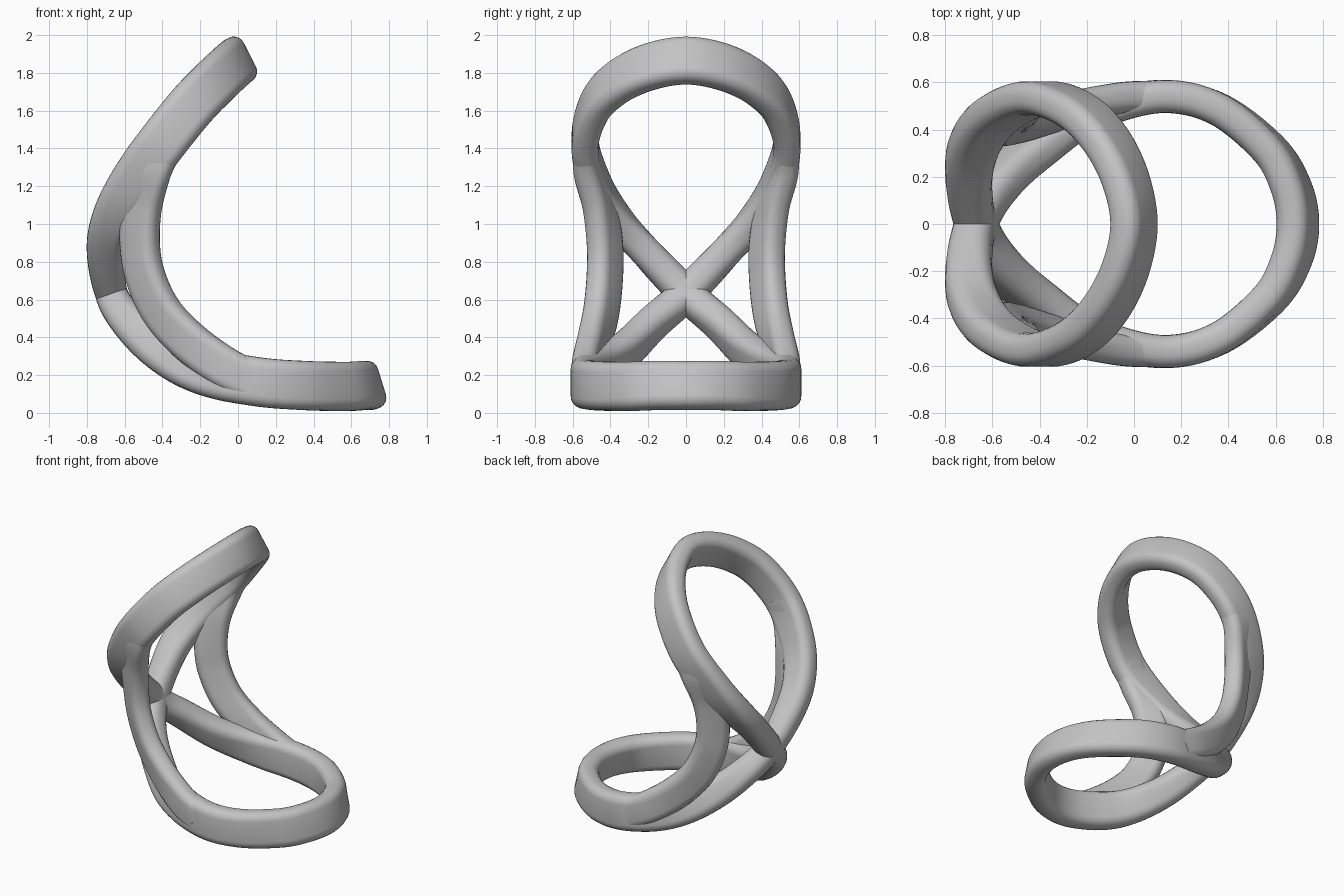
import bpy
import bmesh
from math import cos, sin, radians, pi
from mathutils import Vector

STEPS = 10          # rings between neighbouring path points
ARC = 6             # points on each rounded corner
CROSSING = Vector((-0.67, 0, 0.63))

cube = bpy.data.objects.get("Cube")
if cube:
    bpy.data.objects.remove(cube, do_unlink=True)

grey = bpy.data.materials.new("plain grey")
grey.use_nodes = True
colour = (0.55, 0.55, 0.55, 1)
grey.diffuse_color = colour
grey.node_tree.nodes["Principled BSDF"].inputs["Base Color"].default_value = colour


def knot(x, y, z, angle, tilt=0):
    """Path point with the direction of the band's depth."""
    a, t = radians(angle), radians(tilt)
    return Vector((x, y, z)), Vector((cos(a) * cos(t), sin(t), sin(a) * cos(t)))


def mirrored(knots):
    flip = Vector((1, -1, 1))
    return [(p * flip, d * flip) for p, d in knots]


def spline(a, b, c, d, t):
    return 0.5 * (2 * b + (c - a) * t + (2 * a - 5 * b + 4 * c - d) * t ** 2
                  + (3 * b - a - 3 * c + d) * t ** 3)


def sample(knots, closed):
    n = len(knots)

    def pick(i):
        return knots[i % n] if closed else knots[max(0, min(n - 1, i))]

    out = []
    for i in range(n if closed else n - 1):
        four = [pick(i + k) for k in (-1, 0, 1, 2)]
        for s in range(STEPS):
            out.append([spline(*[k[j] for k in four], s / STEPS) for j in (0, 1)])
    if not closed:
        out.append(list(knots[-1]))
    return out


def rounded_section(depth, width):
    r = min(depth, width) * 0.42
    points = []
    for q, (u, v) in enumerate(((1, 1), (-1, 1), (-1, -1), (1, -1))):
        for k in range(ARC):
            a = (q + k / (ARC - 1)) * pi / 2
            points.append((u * (depth / 2 - r) + r * cos(a),
                           v * (width / 2 - r) + r * sin(a)))
    return points


def sweep(name, knots, size, closed):
    """Sweep a rounded rectangle along the knots."""
    path = sample(knots, closed)
    n = len(path)
    bm = bmesh.new()
    rings = []
    for i, (p, d) in enumerate(path):
        if closed:
            before, after = path[i - 1][0], path[(i + 1) % n][0]
        else:
            before, after = path[max(i - 1, 0)][0], path[min(i + 1, n - 1)][0]
        along = (after - before).normalized()
        deep = (d - along * d.dot(along)).normalized()
        side = along.cross(deep)
        rings.append([bm.verts.new(p + deep * u + side * v)
                      for u, v in rounded_section(*size(p))])
    count = len(rings[0])
    for i in range(n if closed else n - 1):
        a, b = rings[i], rings[(i + 1) % n]
        for k in range(count):
            m = (k + 1) % count
            bm.faces.new((a[k], a[m], b[m], b[k]))
    if not closed:
        bm.faces.new(rings[0])
        bm.faces.new(rings[-1])
    bmesh.ops.recalc_face_normals(bm, faces=bm.faces)
    mesh = bpy.data.meshes.new(name)
    bm.to_mesh(mesh)
    bm.free()
    mesh.materials.append(grey)
    obj = bpy.data.objects.new(name, mesh)
    bpy.context.collection.objects.link(obj)
    bpy.ops.object.select_all(action="DESELECT")
    obj.select_set(True)
    bpy.context.view_layer.objects.active = obj
    bpy.ops.object.shade_smooth_by_angle(angle=radians(40))


def loop_size(p):
    # the band gets squarer towards the crossing
    t = min(1, (p - CROSSING).length / 0.9)
    return 0.17 + 0.09 * t, 0.18 - 0.04 * t


def strut_size(p):
    return 0.22, 0.135


# Figure-eight band: one strand from the upper tip to the lower tip
strand = [
    knot(0, 0, 1.865, -63),
    knot(-0.04, 0.2, 1.83, -60),
    knot(-0.13, 0.37, 1.745, -54),
    knot(-0.25, 0.485, 1.62, -47),
    knot(-0.41, 0.535, 1.42, -40),
    knot(-0.57, 0.47, 1.2, -32),
    knot(-0.665, 0.36, 1.02, -20),
    knot(-0.7, 0.21, 0.85, 0),
    knot(*CROSSING, 20),
    knot(-0.575, -0.17, 0.48, 38),
    knot(-0.41, -0.32, 0.33, 52),
    knot(-0.2, -0.46, 0.225, 66),
    knot(0.1, -0.54, 0.165, 84),
    knot(0.35, -0.49, 0.145, 92),
    knot(0.57, -0.32, 0.14, 100),
    knot(0.665, -0.16, 0.145, 105),
    knot(0.695, 0, 0.145, 107),
]
sweep("figure_eight_band", strand + mirrored(strand)[-2:0:-1], loop_size, True)

# Side struts joining the upper and lower loops
strut = [
    knot(-0.39, 0.53, 1.44, -40),
    knot(-0.46, 0.52, 1.29, -25, 8),
    knot(-0.51, 0.46, 1.1, -12, 25),
    knot(-0.52, 0.43, 0.9, 2, 35),
    knot(-0.49, 0.43, 0.72, 20, 35),
    knot(-0.4, 0.45, 0.53, 38, 30),
    knot(-0.25, 0.49, 0.37, 52, 18),
    knot(-0.07, 0.53, 0.24, 62, 5),
    knot(0.07, 0.54, 0.17, 75),
]
sweep("left_strut", strut, strut_size, False)
sweep("right_strut", mirrored(strut), strut_size, False)
